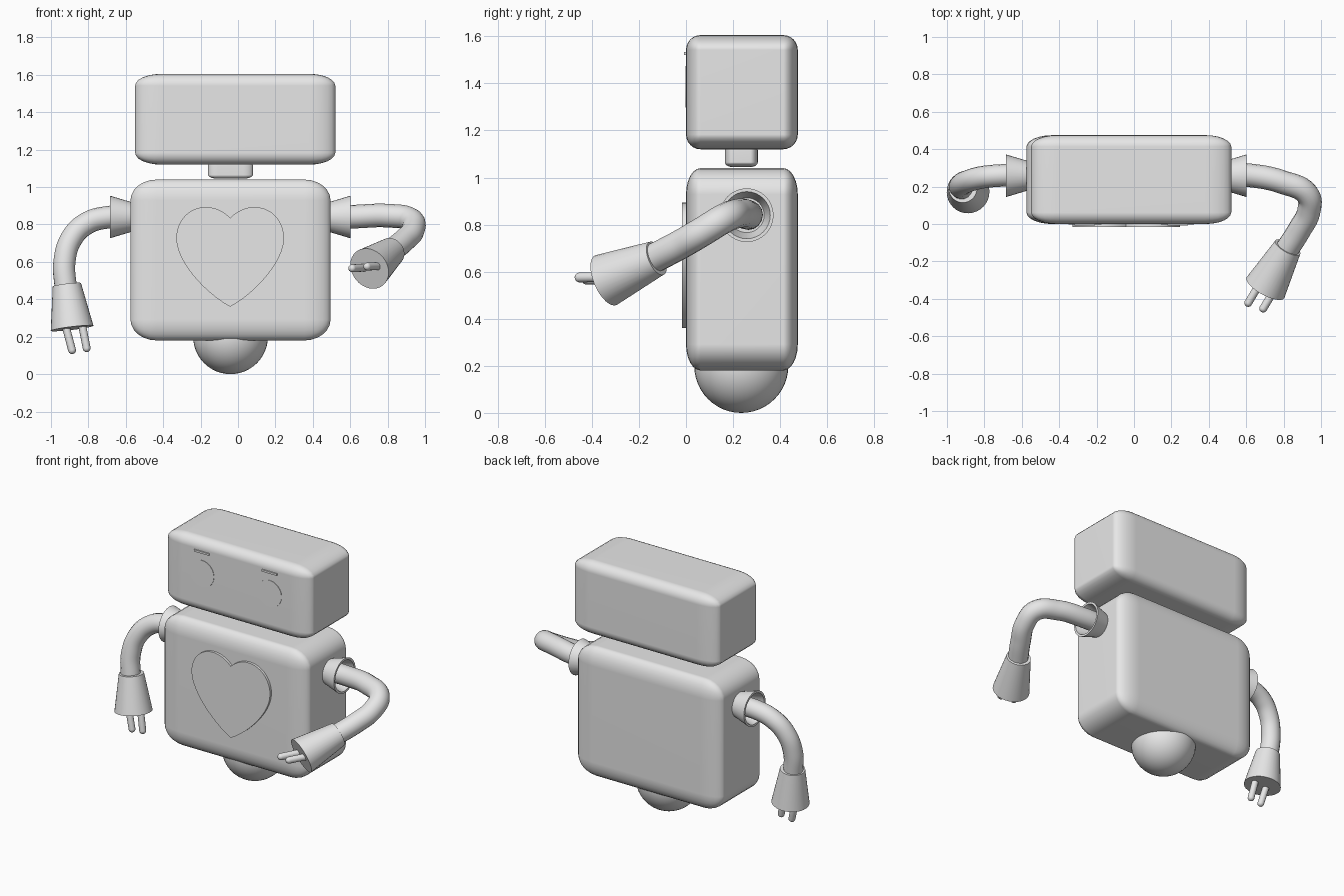
import bpy, bmesh, math
from mathutils import Vector
from mathutils.geometry import interpolate_bezier

if "Cube" in bpy.data.objects:
    bpy.data.objects.remove(bpy.data.objects["Cube"], do_unlink=True)

grey = bpy.data.materials.new("plain_grey")
grey.use_nodes = True
grey.diffuse_color = (0.8, 0.8, 0.8, 1)
grey.node_tree.nodes["Principled BSDF"].inputs["Base Color"].default_value = (0.8, 0.8, 0.8, 1)


def smooth(ob, degrees=35):
    bpy.ops.object.select_all(action='DESELECT')
    ob.select_set(True)
    bpy.context.view_layer.objects.active = ob
    bpy.ops.object.shade_smooth_by_angle(angle=math.radians(degrees))


def finish(name, bm):
    bmesh.ops.recalc_face_normals(bm, faces=bm.faces)
    mesh = bpy.data.meshes.new(name)
    bm.to_mesh(mesh)
    bm.free()
    mesh.materials.append(grey)
    ob = bpy.data.objects.new(name, mesh)
    bpy.context.collection.objects.link(ob)
    smooth(ob)
    return ob


def rounded_box(name, low, high, ratio):
    """Box whose rounding stretches with its proportions."""
    low, high = Vector(low), Vector(high)
    bm = bmesh.new()
    bmesh.ops.create_cube(bm, size=1)
    bmesh.ops.bevel(bm, geom=bm.edges[:], offset=ratio, segments=6,
                    profile=0.5, affect='EDGES')
    bmesh.ops.scale(bm, vec=high - low, verts=bm.verts)
    bmesh.ops.translate(bm, vec=(low + high) / 2, verts=bm.verts)
    ob = finish(name, bm)
    ob.modifiers.new("even_shading", 'WEIGHTED_NORMAL').keep_sharp = True


def revolve(name, profile, start, direction, steps=32):
    """Spin (distance, radius) pairs about an axis."""
    start, axis = Vector(start), Vector(direction).normalized()
    turn = axis.to_track_quat('Z', 'Y')
    bm = bmesh.new()
    verts = [bm.verts.new(start + turn @ Vector((r, 0, d))) for d, r in profile]
    edges = [bm.edges.new(pair) for pair in zip(verts, verts[1:])]
    bmesh.ops.spin(bm, geom=verts + edges, cent=start, axis=axis,
                   angle=math.tau, steps=steps, use_merge=True)
    bmesh.ops.remove_doubles(bm, verts=bm.verts, dist=0.0002)
    return finish(name, bm)


def plate(name, outline, back, front):
    """Extrude an (x, z) outline between two depths."""
    bm = bmesh.new()
    face = bm.faces.new([bm.verts.new((x, back, z)) for x, z in outline])
    grown = bmesh.ops.extrude_face_region(bm, geom=[face])["geom"]
    moved = [v for v in grown if isinstance(v, bmesh.types.BMVert)]
    bmesh.ops.translate(bm, vec=(0, front - back, 0), verts=moved)
    return finish(name, bm)


def tube(name, points, radius):
    curve = bpy.data.curves.new(name, 'CURVE')
    curve.dimensions = '3D'
    curve.bevel_depth, curve.bevel_resolution = radius, 6
    curve.use_fill_caps = True
    spline = curve.splines.new('BEZIER')
    spline.resolution_u = 10
    spline.bezier_points.add(len(points) - 1)
    for bp, co in zip(spline.bezier_points, points):
        bp.co = co
        bp.handle_left_type = bp.handle_right_type = 'AUTO'
    curve.materials.append(grey)
    ob = bpy.data.objects.new(name, curve)
    bpy.context.collection.objects.link(ob)
    bpy.ops.object.select_all(action='DESELECT')
    ob.select_set(True)
    bpy.context.view_layer.objects.active = ob
    bpy.ops.object.convert(target='MESH')
    smooth(bpy.context.object)


# Head, neck and torso
rounded_box("head", (-0.55, 0, 1.12), (0.52, 0.475, 1.605), 0.13)
rounded_box("neck", (-0.16, 0.165, 1.045), (0.08, 0.305, 1.135), 0.22)
rounded_box("torso", (-0.575, 0, 0.18), (0.495, 0.475, 1.04), 0.13)

# Ball the body rolls on
bm = bmesh.new()
bmesh.ops.create_uvsphere(bm, u_segments=40, v_segments=24, radius=0.2)
bmesh.ops.translate(bm, vec=(-0.04, 0.235, 0.2), verts=bm.verts)
finish("ball_wheel", bm)

# Heart plate: one half from curves, mirrored
spans = [((0, 0.835), (0.04, 0.875), (0.085, 0.893), (0.13, 0.893)),
         ((0.13, 0.893), (0.225, 0.893), (0.288, 0.815), (0.288, 0.725)),
         ((0.288, 0.725), (0.288, 0.6), (0.13, 0.43), (0, 0.36))]
half = []
for span in spans:
    half += interpolate_bezier(*[Vector((x, z, 0)) for x, z in span], 12)[:-1]
half.append(Vector((0, 0.36, 0)))
mid = -0.042
outline = [(mid + p.x, p.y) for p in half]
outline += [(mid - p.x, p.y) for p in reversed(half[1:-1])]
plate("heart_plate", outline, 0.01, -0.016)

# Eyes and brows
for side, x in (("right", -0.263), ("left", 0.233)):
    ring = [math.tau * i / 40 for i in range(40)]
    plate(side + "_eye", [(x + 0.088 * math.cos(a), 1.385 + 0.088 * math.sin(a))
                          for a in ring], 0.003, -0.003)
    plate(side + "_brow", [(x - 0.055, 1.52), (x + 0.055, 1.52),
                           (x + 0.055, 1.533), (x - 0.055, 1.533)], 0.001, -0.008)

# Flared shoulder cups, hollow at the outer end
cup = [(0, 0), (0, 0.078), (0.12, 0.114), (0.12, 0.1), (0.03, 0.074), (0.03, 0)]
revolve("left_shoulder", cup, (0.482, 0.258, 0.84), (1, 0, 0))
revolve("right_shoulder", cup, (-0.565, 0.258, 0.84), (-1, 0, 0))

# Bent arms
tube("left_arm", [(0.48, 0.264, 0.84), (0.62, 0.26, 0.842), (0.8, 0.222, 0.847),
                  (0.925, 0.16, 0.825), (0.935, 0.07, 0.77),
                  (0.885, -0.03, 0.712), (0.815, -0.14, 0.655)], 0.063)
tube("right_arm", [(-0.56, 0.264, 0.84), (-0.7, 0.26, 0.838), (-0.81, 0.25, 0.805),
                   (-0.89, 0.228, 0.725), (-0.928, 0.205, 0.6),
                   (-0.92, 0.19, 0.45)], 0.06)


# Plug hands, each with two round-tipped prongs
def hand(side, wrist, end, prongs):
    axis = Vector(end) - Vector(wrist)
    revolve(side + "_hand", [(0, 0), (0, 0.076), (axis.length, 0.115),
                             (axis.length, 0)], wrist, axis)
    for i, (base, tip) in enumerate(prongs):
        reach, r = Vector(tip) - Vector(base), 0.021
        bend = [math.pi / 2 * k / 6 for k in range(7)]
        shape = [(0, 0), (0, r)]
        shape += [(reach.length - r + r * math.sin(a), r * math.cos(a)) for a in bend]
        revolve(f"{side}_prong_{i + 1}", shape, base, reach, 16)


hand("left", (0.822, -0.125, 0.657), (0.703, -0.34, 0.564),
     [((0.69, -0.29, 0.57), (0.6, -0.44, 0.565)),
      ((0.77, -0.32, 0.578), (0.68, -0.47, 0.575))])
hand("right", (-0.915, 0.19, 0.478), (-0.887, 0.172, 0.245),
     [((-0.925, 0.17, 0.27), (-0.882, 0.155, 0.108)),
      ((-0.835, 0.17, 0.27), (-0.805, 0.155, 0.118))])
